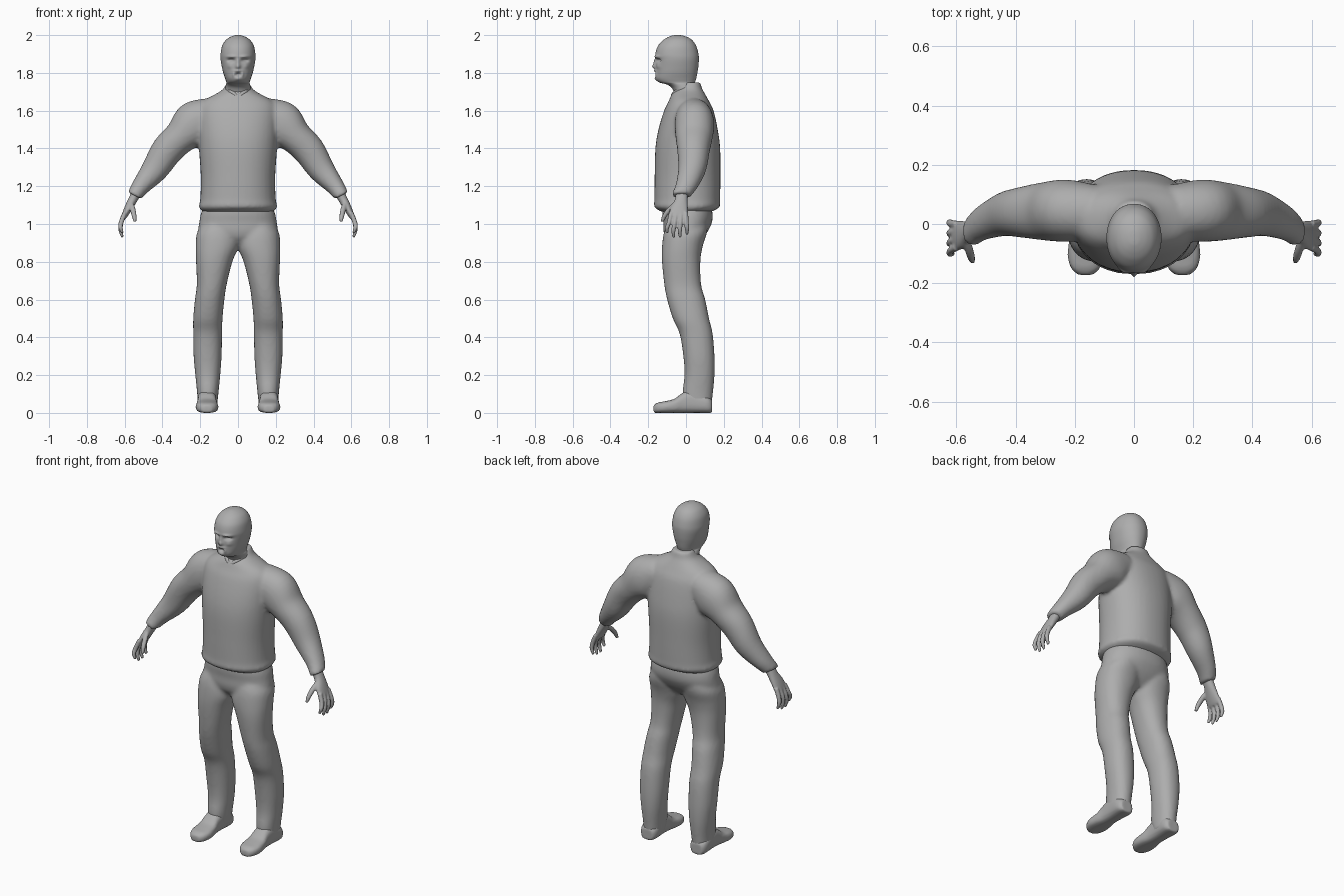
import bpy, bmesh, math
from mathutils import Vector

grey = bpy.data.materials.new("plain grey")
grey.diffuse_color = (0.42, 0.42, 0.42, 1)


def spline(rows, steps):
    """Smoothly interpolate rows of numbers."""
    out = []
    for i in range(len(rows) - 1):
        p = [rows[max(0, min(len(rows) - 1, i + k))] for k in (-1, 0, 1, 2)]
        for s in range(steps):
            t = s / steps
            out.append([0.5 * (2 * b + (c - a) * t + (2 * a - 5 * b + 4 * c - d) * t * t
                               + (3 * b - a - 3 * c + d) * t ** 3) for a, b, c, d in zip(*p)])
    return out + [list(rows[-1])]


def skin(bm, rings, segs, power):
    """Skin (centre, u, v) cross-sections into a closed shell."""
    loops = []
    for c, u, v in rings:
        loop = []
        for k in range(segs):
            a = 2 * math.pi * k / segs
            ca, sa = math.cos(a), math.sin(a)
            loop.append(bm.verts.new(c + u * math.copysign(abs(ca) ** (2 / power), ca)
                                     + v * math.copysign(abs(sa) ** (2 / power), sa)))
        loops.append(loop)
    faces = [bm.faces.new(loops[0]), bm.faces.new(loops[-1])]
    for a, b in zip(loops, loops[1:]):
        for k in range(segs):
            n = (k + 1) % segs
            faces.append(bm.faces.new((a[k], a[n], b[n], b[k])))
    bmesh.ops.recalc_face_normals(bm, faces=faces)


def column(bm, rows, side=1, segs=40, power=2.2, steps=5):
    """Upright part from rows of z, x low, x high, y front, y back."""
    skin(bm, [(Vector((side * (a + b) / 2, (f + k) / 2, z)), Vector(((b - a) / 2, 0, 0)),
               Vector((0, (k - f) / 2, 0))) for z, a, b, f, k in spline(rows, steps)], segs, power)


def limb(bm, rows, side=1, segs=28, power=2.1, steps=5):
    """Limb from rows of x, y, z, thickness in the xz plane, half width in y."""
    rows = spline(rows, steps)
    rings = []
    for i, (x, y, z, t, w) in enumerate(rows):
        p, q = rows[max(i - 1, 0)], rows[min(i + 1, len(rows) - 1)]
        n = Vector((-(q[2] - p[2]), 0, q[0] - p[0])).normalized() * t
        rings.append((Vector((side * x, y, z)), Vector((side * n.x, 0, n.z)), Vector((0, w, 0))))
    skin(bm, rings, segs, power)


def finish(bm, name, voxel=0, smooth=3):
    me = bpy.data.meshes.new(name)
    bm.to_mesh(me)
    bm.free()
    me.materials.append(grey)
    for f in me.polygons:
        f.use_smooth = True
    ob = bpy.data.objects.new(name, me)
    bpy.context.collection.objects.link(ob)
    if voxel:
        m = ob.modifiers.new("blend", 'REMESH')
        m.mode, m.voxel_size, m.use_smooth_shade = 'VOXEL', voxel, True
        s = ob.modifiers.new("soften", 'SMOOTH')
        s.factor, s.iterations = 0.5, smooth
    return ob


def sym(rows):
    return [(z, -x, x, f, k) for z, x, f, k in rows]


# Jacket: torso and both sleeves blended together
bm = bmesh.new()
column(bm, sym([(1.065, .185, -.13, .135), (1.09, .208, -.168, .178), (1.13, .2, -.167, .181),
                (1.25, .197, -.166, .182), (1.4, .207, -.162, .181), (1.5, .212, -.146, .168),
                (1.6, .21, -.116, .146), (1.65, .185, -.092, .122), (1.69, .115, -.074, .1),
                (1.715, .078, -.05, .086), (1.75, .06, -.02, .076)]))
for s in (1, -1):
    limb(bm, [(.12, .04, 1.585, .09, .09), (.225, .045, 1.53, .122, .105), (.305, .043, 1.46, .09, .098),
              (.375, .04, 1.39, .084, .086), (.44, .033, 1.29, .071, .074),
              (.51, .005, 1.205, .05, .06), (.542, -.02, 1.16, .041, .053), (.548, -.023, 1.15, .036, .048)], s)
finish(bm, "jacket", .011, 4)

# Trousers: hips and two legs
bm = bmesh.new()
column(bm, sym([(.885, .08, -.07, .05), (.92, .17, -.105, .085), (.96, .208, -.119, .115),
                (1.01, .205, -.12, .138), (1.06, .195, -.125, .14), (1.11, .17, -.12, .13)]))
for s in (1, -1):
    column(bm, [(.025, .112, .212, 0, .133), (.1, .104, .216, -.018, .142), (.2, .094, .226, -.008, .151),
                (.3, .087, .235, -.014, .151), (.42, .084, .237, -.034, .141), (.5, .082, .237, -.07, .122),
                (.6, .072, .228, -.1, .102), (.68, .06, .218, -.115, .08), (.8, .03, .222, -.127, .076),
                (.88, -.002, .224, -.127, .088), (.95, -.005, .218, -.118, .11),
                (1.0, .01, .19, -.1, .115)], s)
finish(bm, "trousers", .011, 4)

# Shoes: sections along y, given as y, half width, top height
for s, side in ((1, "left"), (-1, "right")):
    bm = bmesh.new()
    rings = [(Vector((s * .164, y, h / 2)), Vector((w, 0, 0)), Vector((0, 0, h / 2)))
             for y, w, h in spline([(.138, .036, .07), (.11, .052, .09), (.03, .05, .12), (-.02, .05, .105),
                                    (-.06, .056, .075), (-.11, .06, .062), (-.15, .048, .054),
                                    (-.172, .024, .04)], 4)]
    skin(bm, rings, 28, 2.8)
    finish(bm, side + "_shoe", .008, 2)

# Hands: palm, four spread fingers and thumb
for s, side in ((1, "left"), (-1, "right")):
    bm = bmesh.new()
    limb(bm, [(.53, -.022, 1.18, .026, .034), (.556, -.025, 1.13, .024, .034),
              (.58, -.036, 1.085, .021, .046), (.6, -.04, 1.045, .016, .05), (.606, -.04, 1.03, .011, .045)], s)
    for y0, y1, tip in ((-.078, -.1, .953), (-.052, -.066, .93), (-.026, -.032, .93), (-.001, .005, .945)):
        limb(bm, [(.598, y0, 1.06, .013, .013), (.618, (y0 + y1) / 2, 1.01, .013, .0125),
                  (.622, y1, (1.01 + tip) / 2, .0115, .0115), (.611, y1, tip, .007, .008)], s, 12, 2, 4)
    limb(bm, [(.57, -.05, 1.11, .016, .02), (.558, -.085, 1.08, .015, .017),
              (.55, -.112, 1.045, .013, .014), (.545, -.126, 1.012, .008, .009)], s, 12, 2, 4)
    finish(bm, side + "_hand", .005, 2)

# Head and neck, with facial features pushed in or out along y
bm = bmesh.new()
column(bm, sym([(1.66, .075, -.05, .06), (1.715, .068, -.072, .055), (1.738, .064, -.1, .046),
                (1.75, .062, -.142, .048), (1.77, .068, -.16, .054), (1.8, .078, -.161, .06),
                (1.83, .085, -.16, .065), (1.87, .092, -.16, .068), (1.9, .092, -.162, .066),
                (1.94, .085, -.15, .055), (1.97, .068, -.125, .036), (1.987, .047, -.1, .013),
                (1.997, .023, -.075, -.015), (2.0, .006, -.058, -.034)]), 1, 96, 2.1, 7)
bumps = [(0, 1.834, .012, .014, -.018), (0, 1.86, .009, .018, -.01),    # nose
         (0, 1.811, .02, .006, -.008), (0, 1.791, .013, .007, .016),    # moustache, mouth
         (0, 1.768, .018, .01, -.006)]                                  # chin
for s in (1, -1):
    bumps += [(s * .037, 1.866, .017, .008, .02), (s * .035, 1.886, .022, .007, -.01),   # socket, brow
              (s * .036, 1.864, .008, .004, -.006), (s * .045, 1.835, .014, .013, -.005),  # eye, cheek
              (s * .024, 1.792, .006, .013, -.007)]                                      # moustache end
for v in bm.verts:
    if v.co.y < -.06 and v.co.z > 1.74:
        x, z = v.co.x, v.co.z
        v.co.y += sum(a * math.exp(-((x - bx) / sx) ** 2 - ((z - bz) / sz) ** 2)
                      for bx, bz, sx, sz, a in bumps)
finish(bm, "head")

# Collar tips under the chin
bm = bmesh.new()
for s in (1, -1):
    limb(bm, [(.06, -.01, 1.722, .012, .02), (.045, -.045, 1.705, .012, .016),
              (.02, -.068, 1.688, .011, .01), (.003, -.074, 1.675, .007, .006)], s, 14, 2, 4)
finish(bm, "collar", .006, 2)
